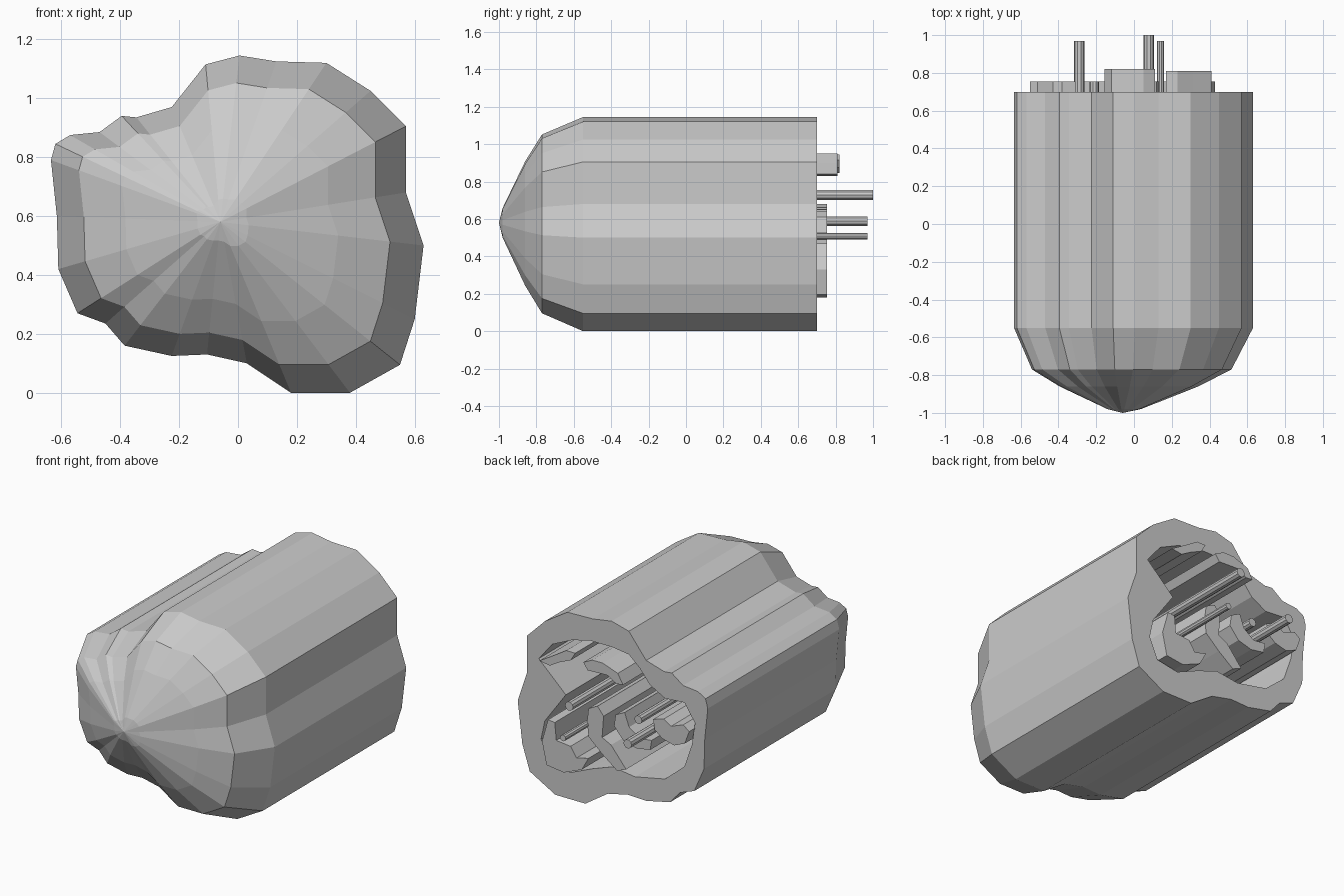
import bpy, bmesh, math

BACK = 0.70
CENTRE = (-0.06, 0.58)


def finish(name, bm):
    bmesh.ops.recalc_face_normals(bm, faces=bm.faces)
    me = bpy.data.meshes.new(name)
    bm.to_mesh(me)
    bm.free()
    ob = bpy.data.objects.new(name, me)
    bpy.context.collection.objects.link(ob)
    return ob


def loft(bm, profile, sections, tip):
    """Skin scaled copies of a profile along y, closed at a tip; returns the open rim edges."""
    cx, cz = CENTRE
    rings = [[bm.verts.new((cx + (x - cx) * s, y, cz + (z - cz) * s)) for x, z in profile]
             for y, s in sections]
    n = len(profile)
    for a, b in zip(rings, rings[1:]):
        for i in range(n):
            j = (i + 1) % n
            bm.faces.new((a[i], a[j], b[j], b[i]))
    end = bm.verts.new((cx, tip, cz))
    for i in range(n):
        bm.faces.new((rings[-1][i], rings[-1][(i + 1) % n], end))
    first = rings[0]
    return [bm.edges.get((first[i], first[(i + 1) % n])) for i in range(n)]


def prism(name, pts, y0, y1):
    """Extrude an (x, z) outline along y."""
    bm = bmesh.new()
    face = bm.faces.new([bm.verts.new((x, y0, z)) for x, z in pts])
    new = bmesh.ops.extrude_face_region(bm, geom=[face])["geom"]
    for v in new:
        if isinstance(v, bmesh.types.BMVert):
            v.co.y = y1
    return finish(name, bm)


def rod(name, x, z, r, y1):
    pts = [(x + r * math.cos(k * math.tau / 10), z + r * math.sin(k * math.tau / 10))
           for k in range(10)]
    return prism(name, pts, -0.5, y1)


# Lobed outer shell with a hollow, open back
outer = [(0.18, 0), (0.38, 0), (0.55, 0.095), (0.60, 0.25), (0.63, 0.50), (0.57, 0.68),
         (0.57, 0.905), (0.45, 1.025), (0.30, 1.12), (0.13, 1.125), (0.005, 1.145),
         (-0.11, 1.115), (-0.225, 0.97), (-0.345, 0.935), (-0.395, 0.94), (-0.47, 0.885),
         (-0.57, 0.875), (-0.62, 0.845), (-0.635, 0.79), (-0.615, 0.60), (-0.61, 0.42),
         (-0.545, 0.27), (-0.45, 0.235), (-0.385, 0.16), (-0.225, 0.125), (-0.105, 0.13),
         (0.03, 0.10)]
inner = [(0.49, 0.79), (0.40, 0.90), (0.27, 0.96), (0.15, 0.99), (0, 0.99), (-0.11, 0.975),
         (-0.18, 0.915), (-0.25, 0.83), (-0.35, 0.775), (-0.48, 0.785), (-0.55, 0.68),
         (-0.53, 0.545), (-0.48, 0.40), (-0.35, 0.29), (-0.15, 0.25), (0, 0.27),
         (0.14, 0.22), (0.28, 0.16), (0.42, 0.185), (0.475, 0.31), (0.45, 0.425),
         (0.31, 0.62)]
bm = bmesh.new()
rim = loft(bm, outer, [(BACK, 1), (-0.55, 1), (-0.77, 0.835), (-0.86, 0.58), (-0.98, 0.14)], -1.0)
rim += loft(bm, inner, [(BACK, 1), (-0.55, 1), (-0.72, 0.8)], -0.85)
bmesh.ops.triangle_fill(bm, edges=rim, use_beauty=True)
finish("shell", bm)

# Upper folds, standing furthest out of the hollow
prism("upper_fold_right", [(0.41, 0.84), (0.31, 0.90), (0.23, 0.95), (0.17, 0.95),
                           (0.20, 0.90), (0.27, 0.87), (0.34, 0.83)], -0.5, 0.81)
prism("upper_fold_left", [(0.11, 0.915), (0.05, 0.945), (-0.02, 0.945), (-0.12, 0.91),
                          (-0.155, 0.85), (-0.11, 0.845), (-0.05, 0.88), (0.08, 0.875)], -0.5, 0.82)

# Lower folds
lower = {
    "corner_fold": [(0.43, 0.33), (0.39, 0.47), (0.345, 0.465), (0.335, 0.36), (0.24, 0.35),
                    (0.20, 0.29), (0.12, 0.31), (0.165, 0.23), (0.285, 0.18), (0.40, 0.195)],
    "middle_fold": [(0.12, 0.61), (0.06, 0.64), (0.02, 0.59), (0.03, 0.46), (-0.03, 0.43),
                    (-0.13, 0.31), (-0.07, 0.285), (0.03, 0.36), (0.12, 0.44), (0.13, 0.53)],
    "hooked_fold": [(-0.06, 0.62), (-0.12, 0.65), (-0.15, 0.57), (-0.22, 0.52), (-0.30, 0.53),
                    (-0.29, 0.47), (-0.20, 0.455), (-0.11, 0.48), (-0.05, 0.55)],
    "lobed_body": [(-0.31, 0.66), (-0.38, 0.68), (-0.43, 0.65), (-0.51, 0.68), (-0.55, 0.65),
                   (-0.52, 0.57), (-0.45, 0.54), (-0.37, 0.56), (-0.32, 0.60)],
}
for name, pts in lower.items():
    prism(name, pts, -0.5, 0.755)

# Rods
for i, (x, z, r, y1) in enumerate([(0.078, 0.728, 0.027, 1.0), (-0.29, 0.588, 0.027, 0.97),
                                   (0.14, 0.508, 0.019, 0.97), (-0.21, 0.63, 0.025, 0.755)]):
    rod(f"rod_{i + 1}", x, z, r, y1)
